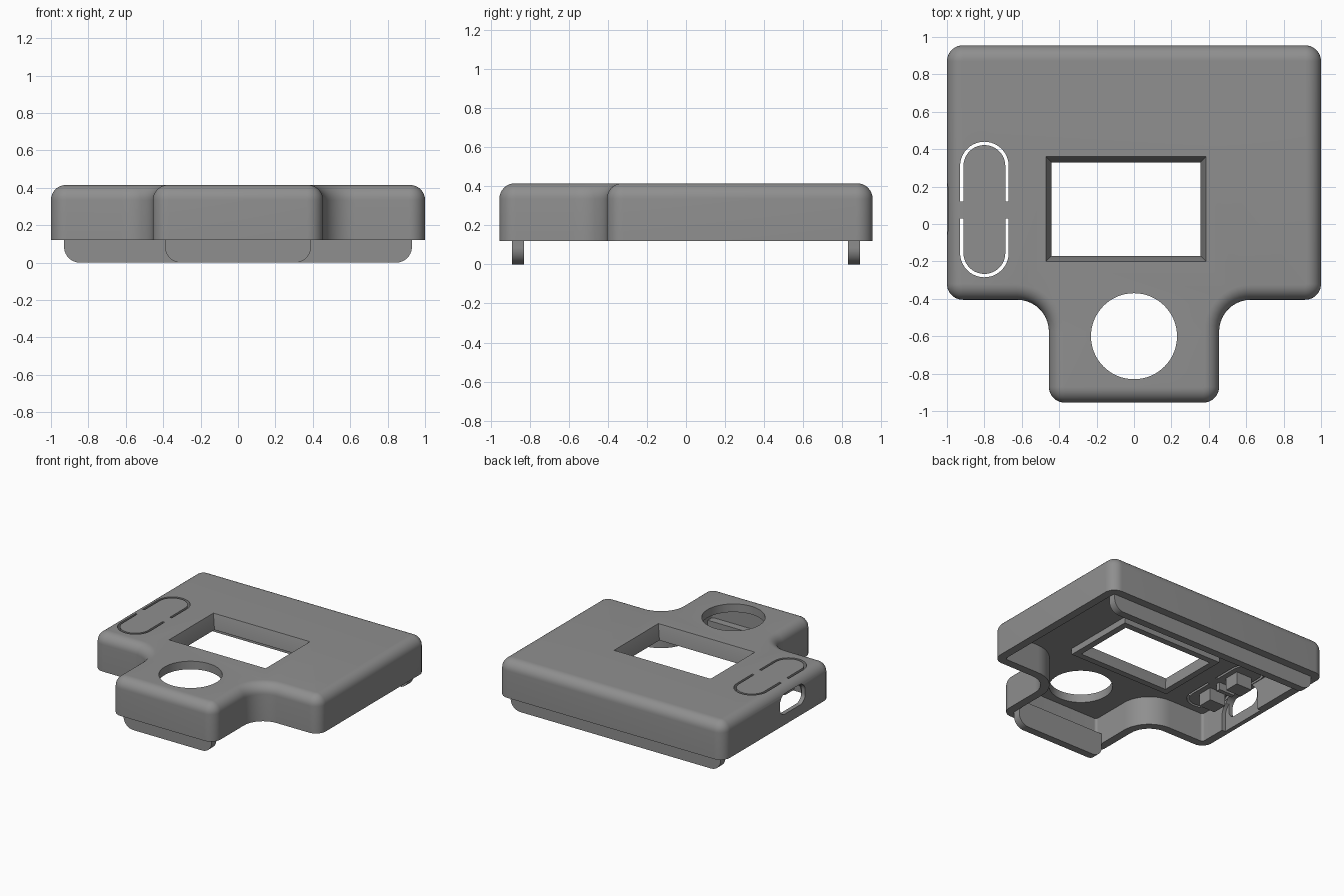
import bpy, bmesh, math
from mathutils import Vector

if "Cube" in bpy.data.objects:
    bpy.data.objects.remove(bpy.data.objects["Cube"])

grey = bpy.data.materials.new("plain grey")
grey.diffuse_color = (0.275, 0.275, 0.275, 1)
grey.use_nodes = True
grey.node_tree.nodes["Principled BSDF"].inputs["Base Color"].default_value = grey.diffuse_color

OUTLINE = [(-.455, -.955), (.455, -.955), (.455, -.405), (1, -.405),
           (1, .955), (-1, .955), (-1, -.405), (-.455, -.405)]


def rounded(pts, radii, inset=0, n=10):
    """Counter-clockwise polygon moved inwards, with round corners."""
    out, m = [], len(pts)
    for i in range(m):
        p = Vector(pts[i])
        a = (p - Vector(pts[i - 1])).normalized()
        b = (Vector(pts[(i + 1) % m]) - p).normalized()
        turn = 1 if a.x * b.y - a.y * b.x > 0 else -1
        na, nb = Vector((-a.y, a.x)), Vector((-b.y, b.x))
        p = p + (na + nb) * inset
        r = max(radii[i] - turn * inset, .003)
        c = p + (na + nb) * turn * r
        for k in range(n + 1):
            t = k / n * math.pi / 2
            out.append(c - turn * r * (na * math.cos(t) + nb * math.sin(t)))
    return out


def loft(name, rings):
    """Closed solid through rings of equally many 3D points."""
    bm = bmesh.new()
    loops = [[bm.verts.new(p) for p in ring] for ring in rings]
    n = len(loops[0])
    for lo, hi in zip(loops, loops[1:]):
        for i in range(n):
            j = (i + 1) % n
            bm.faces.new((lo[i], lo[j], hi[j], hi[i]))
    bm.faces.new(loops[0][::-1])
    bm.faces.new(loops[-1])
    bmesh.ops.recalc_face_normals(bm, faces=bm.faces)
    me = bpy.data.meshes.new(name)
    bm.to_mesh(me)
    bm.free()
    me.materials.append(grey)
    ob = bpy.data.objects.new(name, me)
    bpy.context.collection.objects.link(ob)
    return ob


def prism(name, pts, lo, hi, axis="z"):
    place = {"z": lambda p, h: (p[0], p[1], h),
             "y": lambda p, h: (p[0], h, p[1]),
             "x": lambda p, h: (h, p[0], p[1])}[axis]
    return loft(name, [[place(p, h) for p in pts] for h in (lo, hi)])


def rect(x0, x1, y0, y1):
    return [(x0, y0), (x1, y0), (x1, y1), (x0, y1)]


def boolean(ob, other, op):
    bpy.context.view_layer.objects.active = ob
    mod = ob.modifiers.new("cut", "BOOLEAN")
    mod.object, mod.operation, mod.solver = other, op, "EXACT"
    bpy.ops.object.modifier_apply(modifier=mod.name)
    bpy.data.objects.remove(other)


def smooth(ob):
    bpy.ops.object.select_all(action="DESELECT")
    ob.select_set(True)
    bpy.context.view_layer.objects.active = ob
    bpy.ops.object.shade_smooth_by_angle(angle=math.radians(30))


# Cover shell: rounded outline with a filleted top edge
RADII = [.085, .085, .17, .085, .085, .085, .085, .17]
BOTTOM, TOP, F, WALL, CEIL = .12, .415, .08, .065, .35
levels = [(0, BOTTOM)] + [(F * (1 - math.cos(t)), TOP - F + F * math.sin(t))
                          for t in (k * math.pi / 16 for k in range(9))]
cover = loft("cover", [[(p.x, p.y, z) for p in rounded(OUTLINE, RADII, d)]
                       for d, z in levels])
boolean(cover, prism("cavity", rounded(OUTLINE, RADII, WALL), 0, CEIL), "DIFFERENCE")

# Rim under the screen window
boolean(cover, prism("rim", rect(-.49, .405, -.22, .38), .30, .37), "UNION")

# Window with sloping sides
window = [[(x, y, z) for x, y in rect(-.44 - g, .355 + g, -.17 - g, .33 + g)]
          for g, z in ((0, .2), (0, .31), (.03, TOP), (.03, .5))]
boolean(cover, loft("window", window), "DIFFERENCE")

# Round opening
circle = [(.23 * math.cos(k * math.tau / 64), -.6 + .23 * math.sin(k * math.tau / 64))
          for k in range(64)]
boolean(cover, prism("round_opening", circle, .2, .5), "DIFFERENCE")

# U-shaped slots that free the two push buttons
for s, yc, y_end in ((1, .31, .12), (-1, -.155, .03)):
    arc = [(math.cos(k * math.pi / 20), math.sin(k * math.pi / 20)) for k in range(21)]
    u = []
    for r, order in ((.13, arc), (.112, arc[::-1])):
        side = [(-.8 + r * c, yc + s * r * d) for c, d in order]
        end = [(-.8 + r, y_end)]
        u += end + side if r == .13 else side + end
        if r == .13:
            u.append((-.8 - r, y_end))
        else:
            u.insert(len(u) - len(side) - 1, (-.8 - r, y_end))
    boolean(cover, prism("slot", u, .3, .5), "DIFFERENCE")

# Connector port in the left wall, with a pocket behind it
pocket = rounded(rect(-.12, .28, .05, .345), [.01, .01, .1, .1])
boolean(cover, prism("pocket", pocket, -.965, -.92, "x"), "DIFFERENCE")
port = rounded(rect(-.08, .24, .205, .365), [.065] * 4)
boolean(cover, prism("port", port, -1.1, -.9, "x"), "DIFFERENCE")
smooth(cover)

# Button posts and the rib between them
for name, y0, y1, z in (("back_button_post", .17, .29, .25),
                        ("front_button_post", -.13, -.01, .25),
                        ("button_rib", .06, .095, .29)):
    prism(name, rect(-.87, -.73, y0, y1), z, CEIL + .01)

# Snap-in tabs with round lower corners
for name, w, y0 in (("back_tab", .93, .83), ("front_tab", .39, -.89)):
    tab = prism(name, rounded(rect(-w, w, 0, .2), [.085, .085, .004, .004]),
                y0, y0 + .06, "y")
    smooth(tab)
